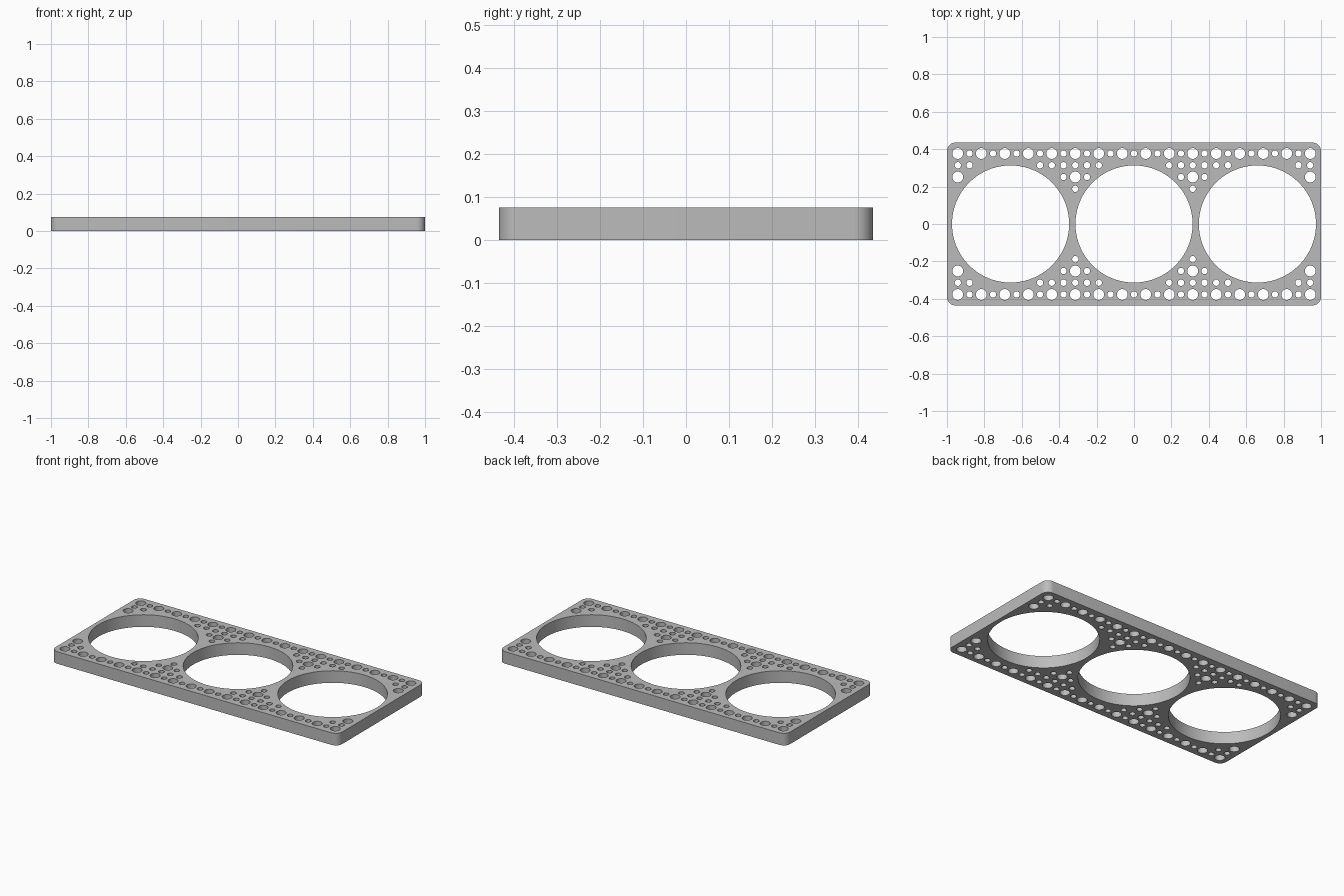
import bpy
import bmesh
from math import radians
from mathutils import Matrix

if "Cube" in bpy.data.objects:
    bpy.data.objects.remove(bpy.data.objects["Cube"], do_unlink=True)

HALF_X, HALF_Y, THICK, CORNER = 1.0, 0.435, 0.076, 0.045
PITCH = 0.0628
RING_R, BIG_R, SMALL_R = 0.313, 0.029, 0.017

grey = bpy.data.materials.new("plain grey")
grey.use_nodes = True
grey.diffuse_color = (0.5, 0.5, 0.5, 1)
grey.node_tree.nodes["Principled BSDF"].inputs["Base Color"].default_value = (0.5, 0.5, 0.5, 1)


def make_object(name, bm):
    mesh = bpy.data.meshes.new(name)
    bm.to_mesh(mesh)
    bm.free()
    mesh.materials.append(grey)
    obj = bpy.data.objects.new(name, mesh)
    bpy.context.collection.objects.link(obj)
    return obj


# Plate with rounded vertical corners
bm = bmesh.new()
bmesh.ops.create_cube(bm, size=1, matrix=Matrix.Translation((0, 0, THICK / 2))
                      @ Matrix.Diagonal((2 * HALF_X, 2 * HALF_Y, THICK, 1)))
uprights = [e for e in bm.edges if abs(e.verts[0].co.z - e.verts[1].co.z) > THICK / 2]
bmesh.ops.bevel(bm, geom=uprights, offset=CORNER, segments=10, profile=0.5, affect='EDGES')
plate = make_object("perforated_plate", bm)

# All through holes as one cutter
bm = bmesh.new()


def hole(x, y, radius, sides=32):
    bmesh.ops.create_cone(bm, cap_ends=True, segments=sides, radius1=radius, radius2=radius,
                          depth=THICK * 2, matrix=Matrix.Translation((x, y, THICK / 2)))


# Three large openings
for x in (-0.66, 0, 0.66):
    hole(x, 0, RING_R, 128)

# Peg holes: grid row -> columns, on the right half only
rows = {
    6: range(0, 16),
    5: [3, 4, 5, 6, 7, 8, 14, 15],
    4: [4, 5, 6, 15],
    3: [5],
}
for row, columns in rows.items():
    for col in columns:
        radius = BIG_R if row % 2 == 0 and col % 2 == 1 else SMALL_R
        for sx in ((1, -1) if col else (1,)):
            for sy in (1, -1):
                hole(sx * col * PITCH, sy * row * PITCH, radius)
cutter = make_object("hole_cutter", bm)
cutter.hide_render = True

# Cut the holes, then bake the result
cut = plate.modifiers.new("holes", 'BOOLEAN')
cut.operation = 'DIFFERENCE'
cut.solver = 'EXACT'
cut.object = cutter
bpy.ops.object.select_all(action='DESELECT')
plate.select_set(True)
bpy.context.view_layer.objects.active = plate
bpy.ops.object.modifier_apply(modifier=cut.name)
bpy.data.objects.remove(cutter, do_unlink=True)
bpy.ops.object.shade_smooth_by_angle(angle=radians(35))
